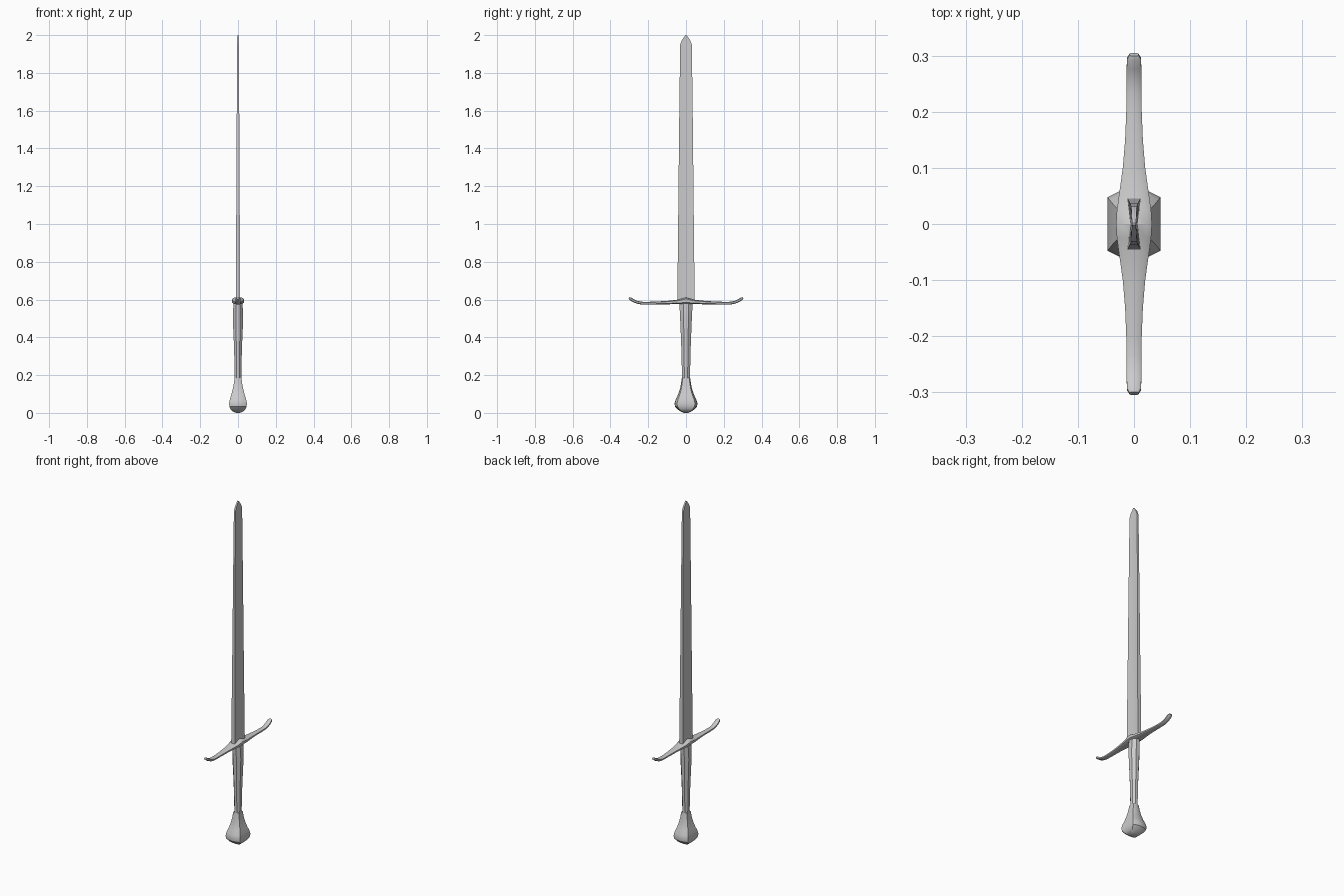
import bpy, bmesh, math


def loft(name, rings, angle=30):
    """Skin a list of equal-sized closed rings and cap both ends."""
    bm = bmesh.new()
    loops = [[bm.verts.new(p) for p in ring] for ring in rings]
    n = len(loops[0])
    for a, b in zip(loops, loops[1:]):
        for i in range(n):
            j = (i + 1) % n
            bm.faces.new((a[i], a[j], b[j], b[i]))
    bm.faces.new(loops[0][::-1])
    bm.faces.new(loops[-1])
    bmesh.ops.recalc_face_normals(bm, faces=bm.faces)
    mesh = bpy.data.meshes.new(name)
    bm.to_mesh(mesh)
    bm.free()
    obj = bpy.data.objects.new(name, mesh)
    bpy.context.collection.objects.link(obj)
    bpy.ops.object.select_all(action='DESELECT')
    obj.select_set(True)
    bpy.context.view_layer.objects.active = obj
    bpy.ops.object.shade_smooth_by_angle(angle=math.radians(angle))
    return obj


def scaled_rings(section, stations):
    """Horizontal rings from a unit section and (z, half x, half y) stations."""
    return [[(u * hx, v * hy, z) for u, v in section] for z, hx, hy in stations]


# Blade: blunt edges, shallow V groove down each broad face
blade_section = [(1, -1), (0.55, 0), (1, 1), (-1, 1), (-0.55, 0), (-1, -1)]
loft("blade", scaled_rings(blade_section, [
    (0.58, 0.012, 0.046), (1.0, 0.0095, 0.0415), (1.5, 0.007, 0.0365),
    (1.95, 0.005, 0.031), (1.975, 0.0045, 0.021), (1.99, 0.004, 0.010),
    (2.0, 0.0035, 0.002)]), 20)

# Crossguard: bevelled bar with a raised centre and upturned ends
guard_section = [(1, -0.5), (1, 0.5), (0.72, 0.85), (0, 1),
                 (-0.72, 0.85), (-1, 0.5), (-1, -0.5),
                 (-0.72, -0.85), (0, -1), (0.72, -0.85)]
# (y, centre z, half height, half width, tilt in degrees)
half = [(0.0, 0.594, 0.018, 0.032, 0), (0.025, 0.590, 0.0145, 0.0305, 0),
        (0.05, 0.587, 0.0115, 0.027, 0), (0.10, 0.584, 0.009, 0.020, 0),
        (0.15, 0.582, 0.008, 0.0158, 0), (0.20, 0.5805, 0.0075, 0.0138, 0),
        (0.235, 0.581, 0.0075, 0.013, 8), (0.26, 0.586, 0.0075, 0.013, 22),
        (0.28, 0.595, 0.0075, 0.013, 32), (0.295, 0.605, 0.0073, 0.0125, 34),
        (0.302, 0.6085, 0.0055, 0.008, 30)]
stations = [(-y, z, h, w, -t) for y, z, h, w, t in half[:0:-1]] + half
rings = []
for y, z, h, w, t in stations:
    s, c = math.sin(math.radians(t)), math.cos(math.radians(t))
    rings.append([(u * w, y - v * h * s, z + v * h * c) for u, v in guard_section])
loft("crossguard", rings)

# Grip: faceted oval tube, swelling below the guard
grip_section = [(math.cos(math.radians(22.5 + 45 * i)) / math.cos(math.radians(22.5)),
                 math.sin(math.radians(22.5 + 45 * i)) / math.cos(math.radians(22.5)))
                for i in range(8)]
loft("grip", scaled_rings(grip_section, [
    (0.16, 0.017, 0.021), (0.25, 0.0185, 0.0225), (0.35, 0.021, 0.025),
    (0.44, 0.025, 0.0285), (0.50, 0.027, 0.031), (0.54, 0.0265, 0.033),
    (0.585, 0.0225, 0.035)]))

# Pommel: flared, flat-sided pear shape
pommel_section = [(1, -0.78), (1, 0.78), (0.57, 0.95), (0, 1), (-0.57, 0.95),
                  (-1, 0.78), (-1, -0.78), (-0.57, -0.95), (0, -1), (0.57, -0.95)]
loft("pommel", scaled_rings(pommel_section, [
    (0.0, 0.010, 0.010), (0.006, 0.025, 0.026), (0.018, 0.038, 0.043),
    (0.033, 0.0455, 0.058), (0.05, 0.047, 0.061), (0.07, 0.0435, 0.055),
    (0.095, 0.036, 0.043), (0.12, 0.029, 0.034), (0.15, 0.023, 0.027),
    (0.185, 0.018, 0.022)]))
